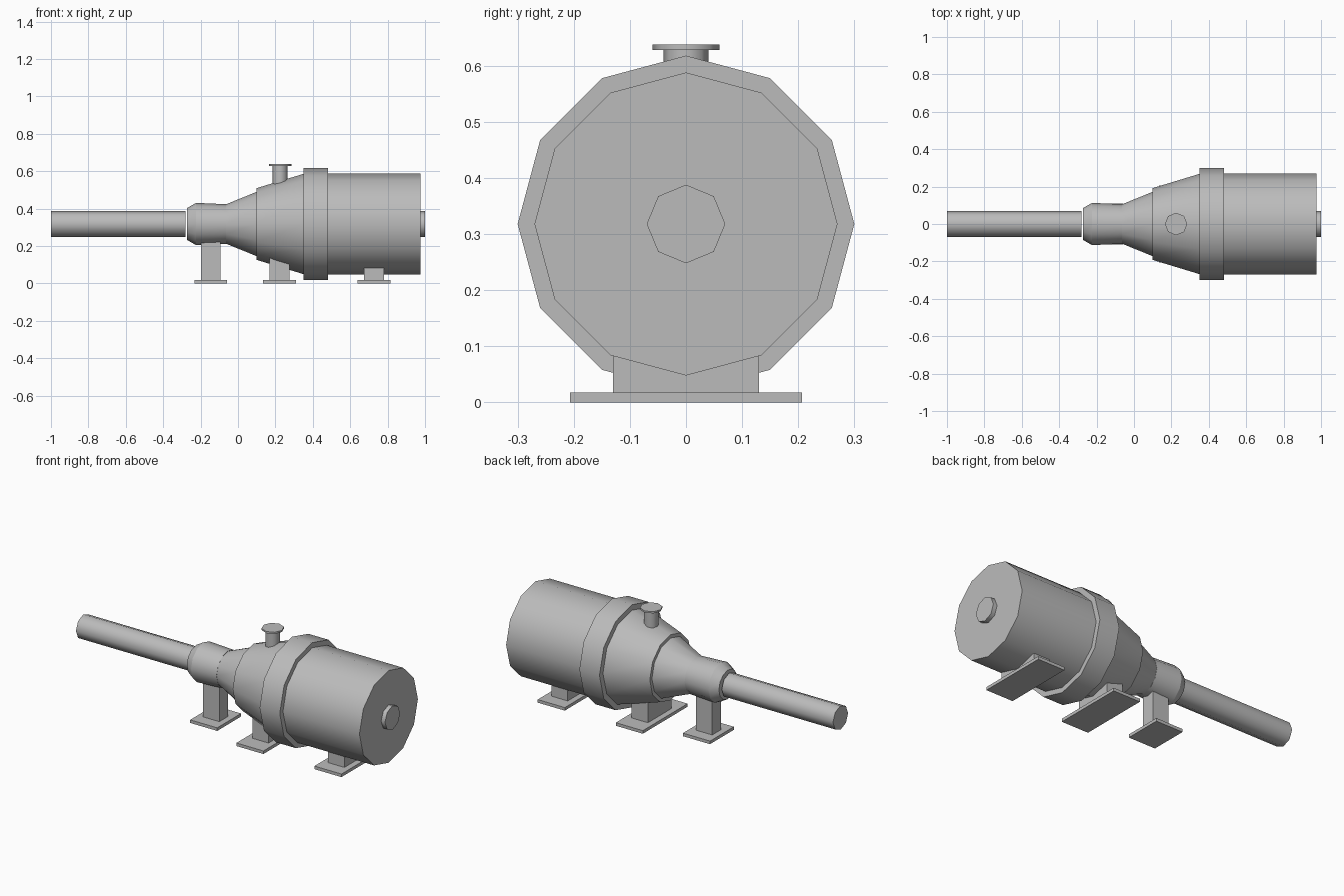
import bpy
import bmesh
import math

cube = bpy.data.objects.get("Cube")
if cube:
    bpy.data.objects.remove(cube, do_unlink=True)

AXIS_Z = 0.318

# Single painted metal colour
grey = bpy.data.materials.new("grey metal")
grey.use_nodes = True
colour = (0.5, 0.5, 0.5, 1)
grey.diffuse_color = colour
grey.node_tree.nodes["Principled BSDF"].inputs["Base Color"].default_value = colour


def finish(name, bm):
    bmesh.ops.recalc_face_normals(bm, faces=bm.faces)
    mesh = bpy.data.meshes.new(name)
    bm.to_mesh(mesh)
    bm.free()
    mesh.materials.append(grey)
    obj = bpy.data.objects.new(name, mesh)
    bpy.context.collection.objects.link(obj)
    return obj


def turned(name, profile, sides, upright_at=None):
    """Capped turned part from (position, radius) pairs, along x or upright."""
    bm = bmesh.new()
    rings = []
    for pos, radius in profile:
        ring = []
        for i in range(sides):
            a = math.tau * i / sides
            u, v = radius * math.sin(a), radius * math.cos(a)
            if upright_at is None:
                ring.append(bm.verts.new((pos, u, AXIS_Z + v)))
            else:
                ring.append(bm.verts.new((upright_at + u, v, pos)))
        rings.append(ring)
    for a, b in zip(rings, rings[1:]):
        for i in range(sides):
            j = (i + 1) % sides
            bm.faces.new((a[i], a[j], b[j], b[i])).smooth = True
    bm.faces.new(rings[0])
    bm.faces.new(rings[-1])
    # Keep the rings crisp and the long edges smooth
    for ring in rings:
        for i in range(sides):
            bm.edges.get((ring[i], ring[(i + 1) % sides])).smooth = False
    return finish(name, bm)


def box(name, x, width, depth, bottom, top):
    bm = bmesh.new()
    bmesh.ops.create_cube(bm, size=1)
    for v in bm.verts:
        v.co.x = x + v.co.x * width
        v.co.y *= depth
        v.co.z = bottom + (v.co.z + 0.5) * (top - bottom)
    return finish(name, bm)


# Main body along the x axis
turned("drive_shaft", [(-1, 0.07), (-0.28, 0.07)], 8)
turned("neck", [(-0.272, 0.085), (-0.225, 0.113), (-0.065, 0.106)], 12)
turned("front_cone", [(-0.065, 0.105), (0.10, 0.172)], 12)
turned("rear_cone", [(0.10, 0.192), (0.35, 0.268)], 12)
turned("flange_ring", [(0.35, 0.30), (0.48, 0.30)], 12)
turned("drum", [(0.48, 0.27), (0.975, 0.27)], 12)
turned("end_hub", [(0.975, 0.07), (1, 0.07)], 8)

# Nozzle on top of the cone
turned("nozzle_pipe", [(0.48, 0.04), (0.628, 0.04)], 8, upright_at=0.225)
turned("nozzle_flange", [(0.628, 0.06), (0.638, 0.06)], 8, upright_at=0.225)

# Supports: name, x, post depth, plate depth, post top
for name, x, post, plate, top in (
    ("front", -0.145, 0.08, 0.22, 0.24),
    ("middle", 0.222, 0.22, 0.414, 0.16),
    ("rear", 0.727, 0.26, 0.414, 0.085),
):
    box(name + "_support_post", x, 0.105, post, 0.018, top)
    box(name + "_support_plate", x, 0.175, plate, 0, 0.018)
